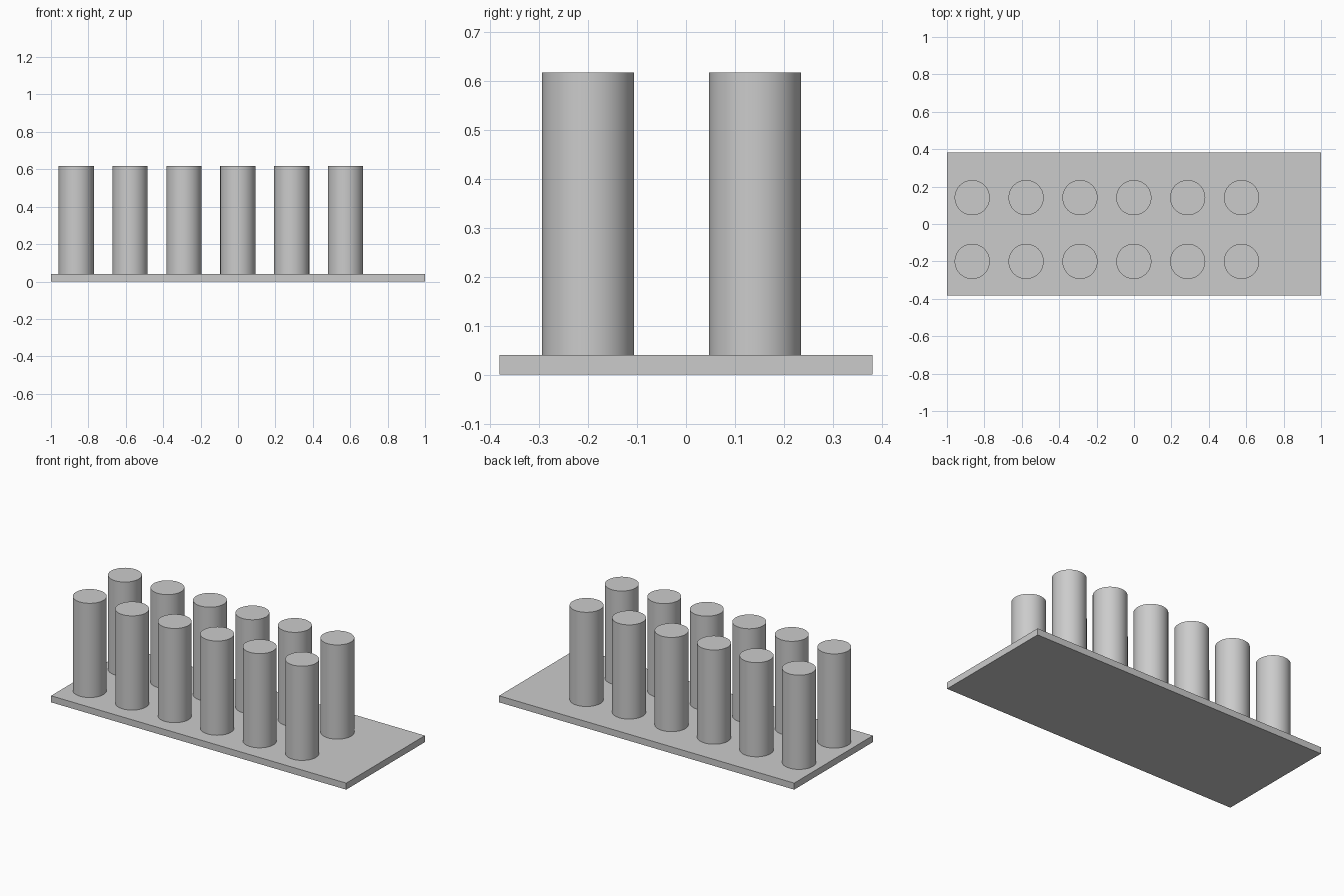
import bpy

cube = bpy.data.objects.get("Cube")
if cube:
    bpy.data.objects.remove(cube, do_unlink=True)

GREY = (0.6, 0.6, 0.6, 1.0)
grey = bpy.data.materials.new("light_grey")
grey.use_nodes = True
grey.diffuse_color = GREY
grey.node_tree.nodes["Principled BSDF"].inputs["Base Color"].default_value = GREY

BASE_SIZE = (2.0, 0.762, 0.04)
RADIUS, TOP = 0.094, 0.617
FIRST_X, SPACING, COLUMNS = -0.865, 0.288, 6
ROWS = {"front": -0.2, "back": 0.141}


def finish(name):
    obj = bpy.context.object
    obj.name = name
    obj.data.materials.append(grey)
    return obj


# Flat base plate
bpy.ops.mesh.primitive_cube_add(size=1, location=(0, 0, BASE_SIZE[2] / 2))
base = finish("base_plate")
base.scale = BASE_SIZE
bpy.ops.object.transform_apply(location=False, rotation=False, scale=True)

# Two rows of round pillars, leaving one end of the plate clear
height = TOP - BASE_SIZE[2]
for row, y in ROWS.items():
    for i in range(COLUMNS):
        bpy.ops.mesh.primitive_cylinder_add(
            vertices=64, radius=RADIUS, depth=height,
            location=(FIRST_X + i * SPACING, y, BASE_SIZE[2] + height / 2))
        finish(f"{row}_pillar_{i + 1}")
        bpy.ops.object.shade_smooth_by_angle()
